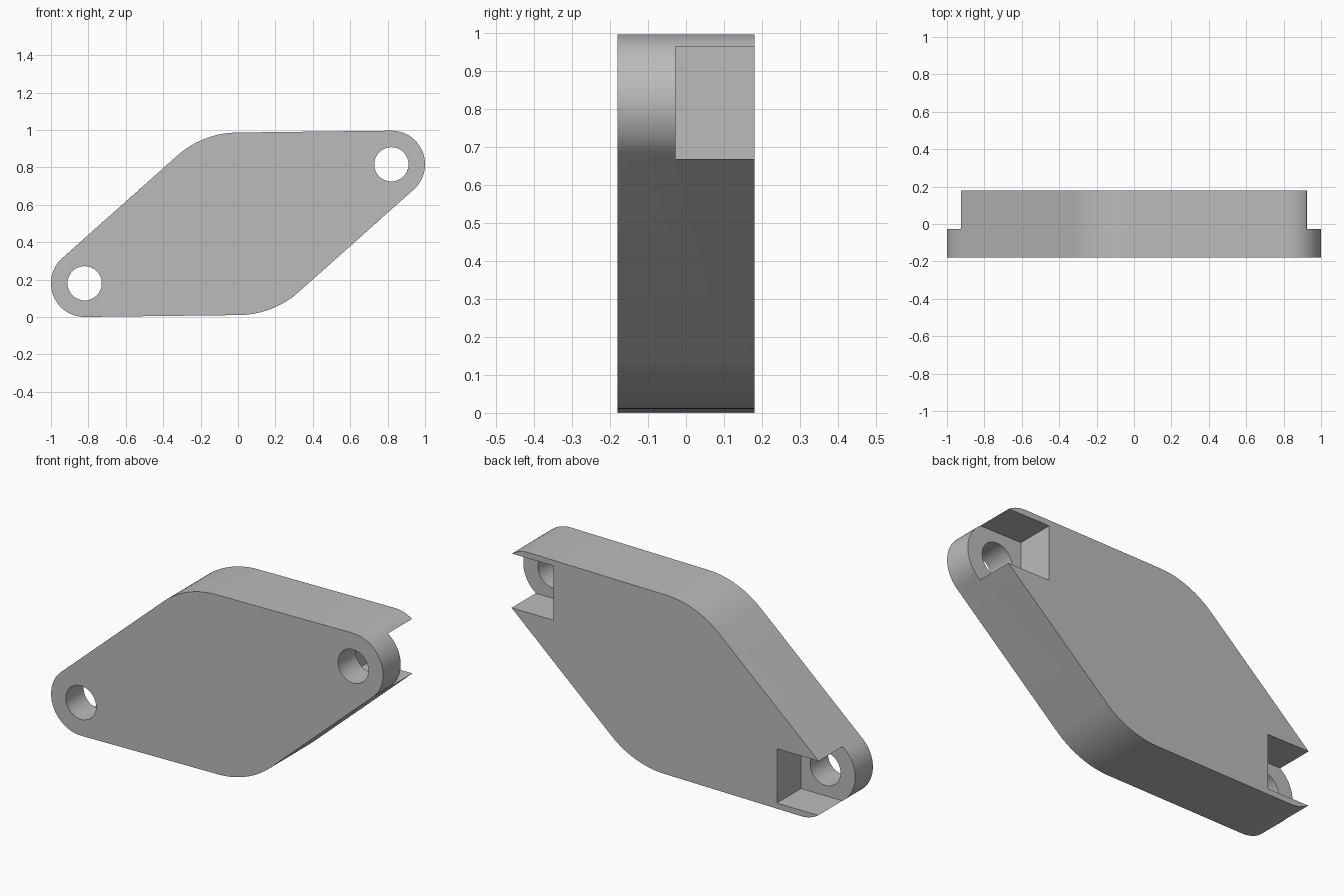
import bpy, bmesh, math

if "Cube" in bpy.data.objects:
    bpy.data.objects.remove(bpy.data.objects["Cube"])

CZ = 0.498                  # height of the plate centre
EX, EZ = 0.82, 0.318        # ear centre, relative to the plate centre
R_MID, R_EAR, R_HOLE = 0.488, 0.18, 0.0915
HALF = 0.18                 # half thickness
FLOOR = -0.028              # pocket floor
POCKET = 0.148              # pocket half width

grey = bpy.data.materials.new("grey plastic")
grey.diffuse_color = (0.5, 0.5, 0.5, 1)
grey.use_nodes = True
grey.node_tree.nodes["Principled BSDF"].inputs["Base Color"].default_value = grey.diffuse_color


def prism(name, points, y0, y1):
    """Extrude an x/z outline from y0 to y1."""
    bm = bmesh.new()
    face = bm.faces.new([bm.verts.new((x, y0, z + CZ)) for x, z in points])
    new = bmesh.ops.extrude_face_region(bm, geom=[face])["geom"]
    bmesh.ops.translate(bm, vec=(0, y1 - y0, 0),
                        verts=[v for v in new if isinstance(v, bmesh.types.BMVert)])
    bmesh.ops.recalc_face_normals(bm, faces=bm.faces)
    mesh = bpy.data.meshes.new(name)
    bm.to_mesh(mesh)
    bm.free()
    mesh.materials.append(grey)
    obj = bpy.data.objects.new(name, mesh)
    bpy.context.collection.objects.link(obj)
    return obj


def arc(cx, cz, r, a0, a1, n):
    return [(cx + r * math.cos(a0 + (a1 - a0) * i / n),
             cz + r * math.sin(a0 + (a1 - a0) * i / n)) for i in range(n + 1)]


# Outline: tangent lines joining the middle circle to the two ears
axis = math.atan2(EZ, EX)
spread = math.acos((R_MID - R_EAR) / math.hypot(EX, EZ))
outline = []
for s, turn in ((1, 0), (-1, math.pi)):
    a = axis + turn
    outline += arc(s * EX, s * EZ, R_EAR, a - spread, a + spread, 32)
    outline += arc(0, 0, R_MID, a + spread, a + math.pi - spread, 20)
plate = prism("flange_plate", outline, -HALF, HALF)

# Screw holes and the open pockets behind them
cutters = []
for s in (1, -1):
    hole = arc(s * EX, s * EZ, R_HOLE, 0, 2 * math.pi, 48)[:-1]
    cutters.append(prism("hole_cutter", hole, -0.5, 0.5))
    x0, x1 = s * 0.673, s * 1.2
    z0, z1 = s * EZ - POCKET, s * EZ + POCKET
    cutters.append(prism("pocket_cutter", [(x0, z0), (x1, z0), (x1, z1), (x0, z1)],
                         FLOOR, 0.5))

bpy.context.view_layer.objects.active = plate
for cutter in cutters:
    cutter.hide_render = True
    mod = plate.modifiers.new("cut", "BOOLEAN")
    mod.operation, mod.solver, mod.object = "DIFFERENCE", "EXACT", cutter
    bpy.ops.object.modifier_apply(modifier=mod.name)
for cutter in cutters:
    bpy.data.objects.remove(cutter)

# Smooth rims with crisp edges
plate.select_set(True)
bpy.ops.object.shade_smooth_by_angle(angle=math.radians(30))
